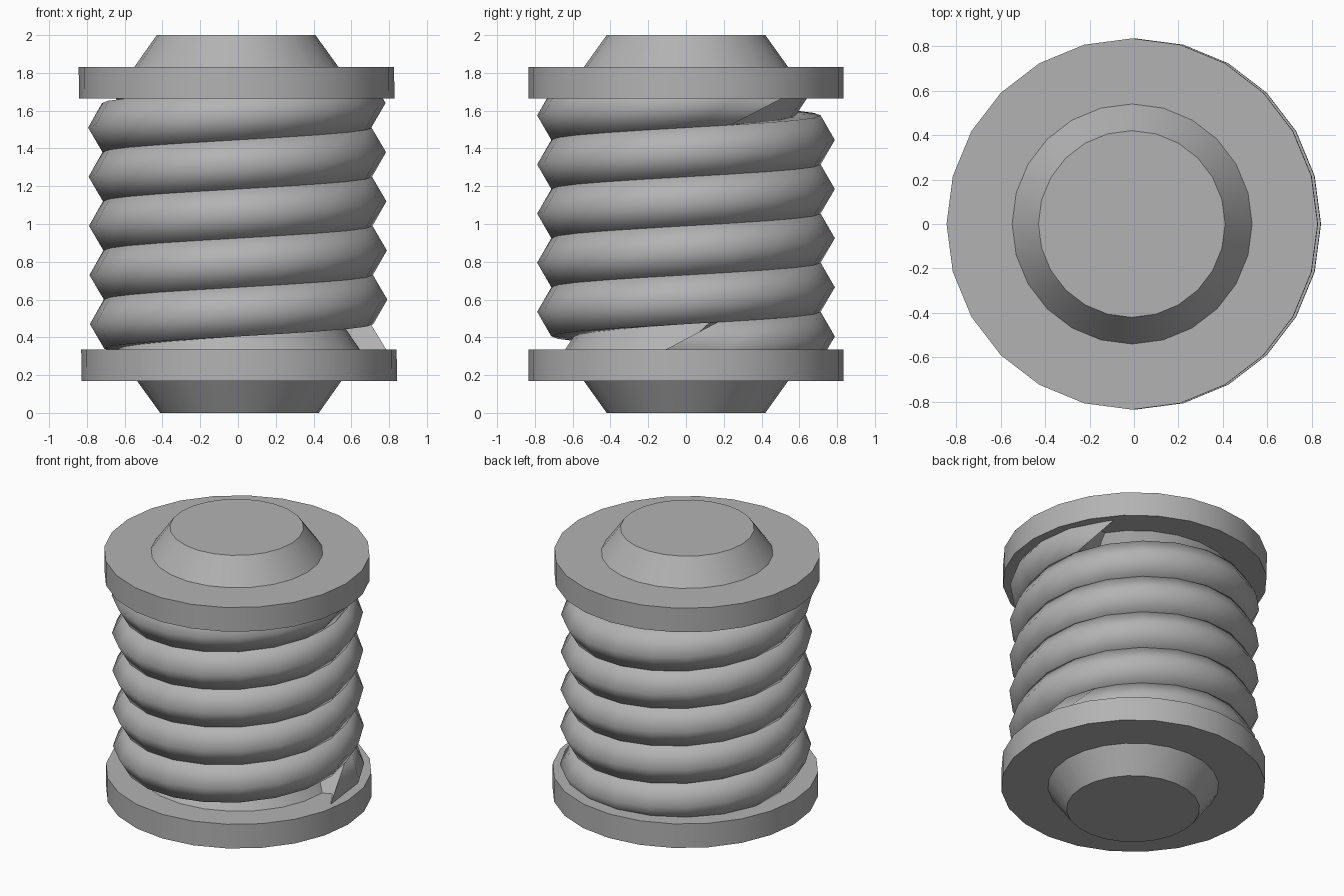
import bpy, bmesh
from math import sin, cos, pi, radians

if "Cube" in bpy.data.objects:
    bpy.data.objects.remove(bpy.data.objects["Cube"])

grey = bpy.data.materials.new("dark_grey")
grey.diffuse_color = (0.45, 0.45, 0.45, 1)
grey.use_nodes = True
grey.node_tree.nodes["Principled BSDF"].inputs["Base Color"].default_value = grey.diffuse_color


def lean(z):
    # slight sideways lean of the whole model
    return 0.008 - 0.009 * z


def make(name, bm, angle):
    bmesh.ops.recalc_face_normals(bm, faces=bm.faces)
    me = bpy.data.meshes.new(name)
    bm.to_mesh(me)
    bm.free()
    me.materials.append(grey)
    ob = bpy.data.objects.new(name, me)
    bpy.context.collection.objects.link(ob)
    bpy.ops.object.select_all(action='DESELECT')
    ob.select_set(True)
    bpy.context.view_layer.objects.active = ob
    bpy.ops.object.shade_smooth_by_angle(angle=radians(angle))
    return ob


def bridge(bm, rings):
    for a, b in zip(rings, rings[1:]):
        n = len(a)
        for i in range(n):
            j = (i + 1) % n
            bm.faces.new((a[i], a[j], b[j], b[i]))
    bm.faces.new(rings[0])
    bm.faces.new(rings[-1])


# spool: turned body with two flanges, tapered ends and a waisted core
half = [(0.42, 0), (0.54, 0.168), (0.835, 0.168), (0.835, 0.335), (0.64, 0.335), (0.53, 0.5)]
profile = half + [(r, 2 - z) for r, z in reversed(half)]
bm = bmesh.new()
rings = [[bm.verts.new((r * cos(2 * pi * i / 24) + lean(z), r * sin(2 * pi * i / 24), z))
          for i in range(24)] for r, z in profile]
bridge(bm, rings)
make("spool", bm, 30)

# wound cord: hexagonal section swept up a helix, ends cut at a slant
PITCH, START, END = 0.26, -8, 5 * 360 + 41
CENTRE, RADIUS = 0.638, 0.15
bm = bmesh.new()
rings = []
for deg in [START] + list(range(18, END - 18, 18)) + [END]:
    near_start = max(0, 1 - (deg - START) / 60)
    near_end = max(0, 1 - (END - deg) / 60)
    ring = []
    for k in range(6):
        r = CENTRE + RADIUS * cos(k * pi / 3)
        dz = RADIUS * sin(k * pi / 3)
        slant = near_start * max(dz, 0) + near_end * min(dz, 0)
        a = deg + 165 * slant
        z = 0.34 + PITCH * a / 360 + dz
        ring.append(bm.verts.new((r * cos(radians(a)) + lean(z), r * sin(radians(a)), z)))
    rings.append(ring)
bridge(bm, rings)
cord = make("wound_cord", bm, 70)
for p in cord.data.polygons:
    if len(p.vertices) == 6:
        p.use_smooth = False
